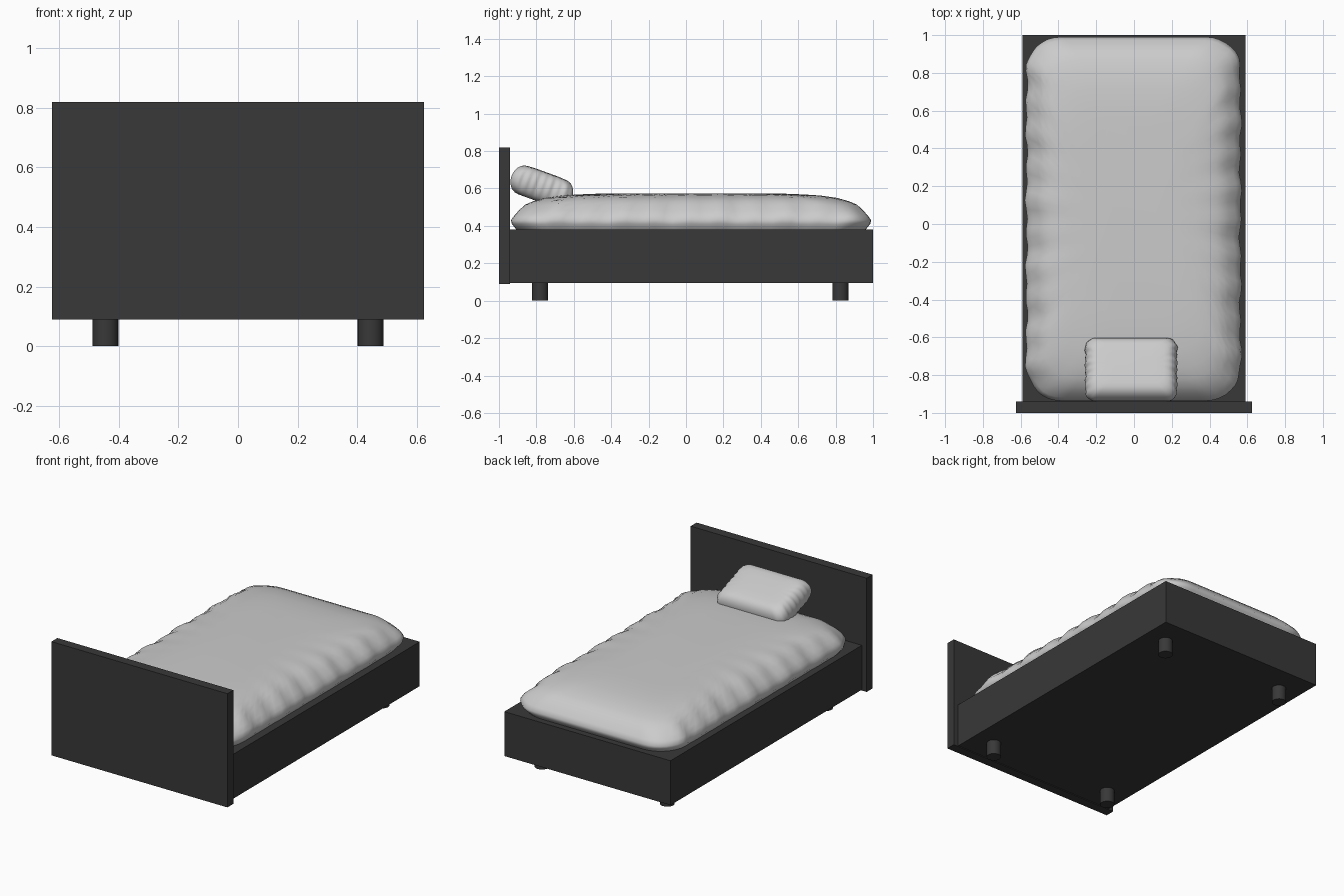
import bpy, bmesh, math
from mathutils import Vector

if "Cube" in bpy.data.objects:
    bpy.data.objects.remove(bpy.data.objects["Cube"])

dark = bpy.data.materials.new("dark_wood")
dark.diffuse_color = (0.04, 0.04, 0.04, 1)
dark.use_nodes = True
dark.node_tree.nodes["Principled BSDF"].inputs["Base Color"].default_value = dark.diffuse_color


def box(name, lo, hi):
    lo, hi = Vector(lo), Vector(hi)
    bpy.ops.mesh.primitive_cube_add(size=1, location=(lo + hi) / 2)
    ob = bpy.context.object
    ob.name = name
    ob.scale = hi - lo
    bpy.ops.object.transform_apply(location=False, rotation=False, scale=True)
    ob.data.materials.append(dark)
    return ob


def outline(a, b, r, arc=8, side=32):
    """Rounded rectangle as (point, outward direction) pairs."""
    corners = [(1, 1), (-1, 1), (-1, -1), (1, -1)]
    pts = []
    for q, (sx, sy) in enumerate(corners):
        for i in range(arc + 1):
            t = math.radians(90) * (q + i / arc)
            d = Vector((math.cos(t), math.sin(t)))
            pts.append((Vector((sx * (a - r), sy * (b - r))) + d * r, d))
        nx, ny = corners[(q + 1) % 4]
        end = Vector((nx * (a - r), ny * (b - r))) + d * r
        start = pts[-1][0]
        pts += [(start.lerp(end, k / side), d) for k in range(1, side)]
    return pts


def cushion(name, hx, hy, r, profile, ripple, freq):
    """Loft stacked rounded rectangles; profile rows are (x inset, y inset, z, wrinkle weight)."""
    bm = bmesh.new()
    rings = []
    for dx, dy, z, w in profile:
        ring = []
        for p, d in outline(hx - dx, hy - dy, r):
            s = p.y if abs(d.x) > 0.7 else p.x
            wave = math.sin(freq * s + 2 * d.x) + 0.6 * math.sin(freq * 0.43 * s + d.y)
            k = w * ripple * wave * abs(d.x) ** 2
            q = p + d * k
            ring.append(bm.verts.new((q.x, q.y, z + 0.5 * k)))
        rings.append(ring)
    n = len(rings[0])
    for low, high in zip(rings, rings[1:]):
        for i in range(n):
            j = (i + 1) % n
            bm.faces.new((low[i], low[j], high[j], high[i]))
    bm.faces.new(rings[-1])
    bm.faces.new(rings[0][::-1])
    bmesh.ops.recalc_face_normals(bm, faces=bm.faces)
    me = bpy.data.meshes.new(name)
    bm.to_mesh(me)
    bm.free()
    me.shade_smooth()
    ob = bpy.data.objects.new(name, me)
    bpy.context.collection.objects.link(ob)
    return ob


# Headboard and bed base
box("headboard", (-0.625, -1.0, 0.09), (0.625, -0.94, 0.82))
box("bed_base", (-0.59, -0.94, 0.095), (0.59, 1.0, 0.38))

# Four round legs
for x in (-0.445, 0.445):
    for y in (-0.78, 0.825):
        bpy.ops.mesh.primitive_cylinder_add(vertices=32, radius=0.043, depth=0.1, location=(x, y, 0.05))
        leg = bpy.context.object
        leg.name = "leg"
        leg.data.materials.append(dark)
        bpy.ops.object.shade_smooth_by_angle()

# Soft mattress, bulging over the base
mattress = cushion("mattress", 0.567, 0.963, 0.18, [
    (0.05, 0.06, 0.35, 0), (0.02, 0.025, 0.385, 0.3), (0.003, 0.005, 0.41, 0.6),
    (0, 0, 0.43, 0.8), (0.01, 0.018, 0.455, 1), (0.03, 0.04, 0.48, 1),
    (0.065, 0.075, 0.513, 1), (0.09, 0.12, 0.532, 0.8), (0.125, 0.18, 0.549, 0.5),
    (0.18, 0.27, 0.562, 0.3), (0.24, 0.36, 0.568, 0.1), (0.32, 0.46, 0.572, 0),
], 0.007, 36)
mattress.location = (-0.003, 0.027, 0)

# Pillow leaning against the headboard
rows = []
for i in range(-6, 7):
    t = math.radians(14.5 * i)
    inset = 0.075 * (1 - math.cos(t) ** 0.8)
    rows.append((inset, inset, 0.08 * math.sin(t), math.cos(t)))
rows.append((0.12, 0.11, 0.082, 0))
pillow = cushion("pillow", 0.243, 0.172, 0.05, rows, 0.0025, 150)
pillow.location = (-0.015, -0.771, 0.608)
pillow.rotation_euler = (math.radians(-20), 0, 0)
